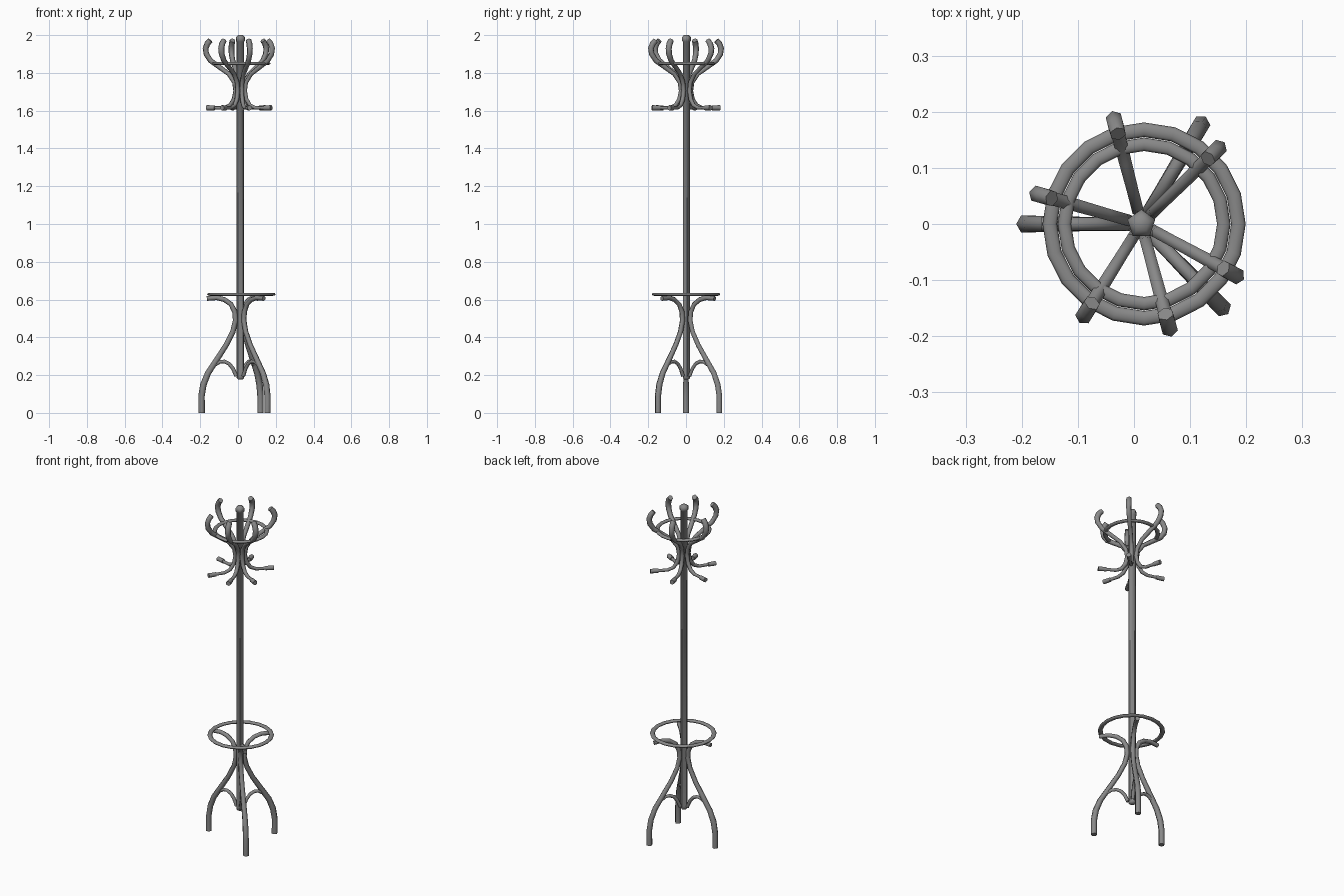
import bpy, bmesh, math
from mathutils import Vector

if "Cube" in bpy.data.objects:
    bpy.data.objects.remove(bpy.data.objects["Cube"], do_unlink=True)

AXIS = Vector((0.013, 0, 0))   # the pole stands slightly off centre

grey = bpy.data.materials.new("grey_metal")
grey.use_nodes = True
colour = (0.25, 0.25, 0.25, 1)
grey.diffuse_color = colour
grey.node_tree.nodes["Principled BSDF"].inputs["Base Color"].default_value = colour


def finish(obj):
    obj.data.materials.append(grey)
    bpy.ops.object.select_all(action='DESELECT')
    obj.select_set(True)
    bpy.context.view_layer.objects.active = obj
    bpy.ops.object.shade_smooth_by_angle(angle=math.radians(65))
    return obj


def tube(name, path, angle, sides=6, turn=0.0):
    """Sweep a round section along (distance, height, radius) points in a
    vertical plane through the pole, turned to the given angle."""
    a = math.radians(angle)
    out = Vector((math.cos(a), math.sin(a), 0))
    side = Vector((-math.sin(a), math.cos(a), 0))
    up = Vector((0, 0, 1))
    pts = [AXIS + out * r + up * z for r, z, _ in path]
    bm = bmesh.new()
    rings = []
    for i, p in enumerate(pts):
        t = (pts[min(i + 1, len(pts) - 1)] - pts[max(i - 1, 0)])
        if i > 0 and (pts[i] - pts[i - 1]).length < 0.003:
            t = pts[i] - pts[i - 1]
        t.normalize()
        n = side.cross(t)
        ring = []
        for k in range(sides):
            b = 2 * math.pi * k / sides + turn
            ring.append(bm.verts.new(p + (n * math.cos(b) + side * math.sin(b)) * path[i][2]))
        rings.append(ring)
    for lo, hi in zip(rings, rings[1:]):
        for k in range(sides):
            j = (k + 1) % sides
            bm.faces.new((lo[k], lo[j], hi[j], hi[k]))
    bm.faces.new(rings[0])
    bm.faces.new(rings[-1])
    bmesh.ops.recalc_face_normals(bm, faces=bm.faces)
    mesh = bpy.data.meshes.new(name)
    bm.to_mesh(mesh)
    bm.free()
    obj = bpy.data.objects.new(name, mesh)
    bpy.context.collection.objects.link(obj)
    return finish(obj)


def hoop(name, x, z, radius, width, height):
    bpy.ops.mesh.primitive_torus_add(major_segments=20, minor_segments=8, location=(x, 0, z),
                                     major_radius=radius, minor_radius=width)
    obj = bpy.context.object
    obj.name = name
    obj.scale.z = height / width
    finish(obj)


# Pole with a knob at each end
tube("pole", [(0, 0.176, 0.012), (0, 0.184, 0.021), (0, 0.2, 0.021), (0, 1.965, 0.021),
              (0, 1.97, 0.026), (0, 1.988, 0.026), (0, 2.0, 0.014)], -90, sides=5, turn=math.pi)

# Three bent legs, each with a small brace to the foot of the pole
leg = [(0.206, 0, 0.017), (0.206, 0.09, 0.017), (0.196, 0.15, 0.017), (0.172, 0.21, 0.016),
       (0.12, 0.29, 0.015), (0.075, 0.36, 0.014), (0.04, 0.43, 0.014), (0.026, 0.49, 0.014),
       (0.03, 0.535, 0.014), (0.05, 0.575, 0.013), (0.085, 0.6, 0.013), (0.125, 0.61, 0.013),
       (0.178, 0.606, 0.013)]
brace = [(0.135, 0.255, 0.01), (0.11, 0.27, 0.01), (0.085, 0.272, 0.01), (0.06, 0.26, 0.01),
         (0.04, 0.235, 0.01), (0.022, 0.195, 0.01)]
for i, angle in enumerate((180, 59, -46)):
    tube(f"leg_{i + 1}", leg, angle)
    tube(f"leg_brace_{i + 1}", brace, angle)

# Six double hooks: long curl above, straight peg with a thick cap below
hook = [(0.148, 1.615, 0.009), (0.09, 1.615, 0.01), (0.058, 1.628, 0.011), (0.036, 1.66, 0.012),
        (0.027, 1.705, 0.012), (0.034, 1.75, 0.012), (0.065, 1.795, 0.012), (0.115, 1.83, 0.013),
        (0.165, 1.865, 0.014), (0.188, 1.9, 0.015), (0.192, 1.93, 0.016), (0.182, 1.955, 0.016),
        (0.166, 1.972, 0.015)]
cap = [(0.142, 1.615, 0.013), (0.186, 1.615, 0.014)]
for i, angle in enumerate((44.5, 104.5, 164, 238, 285, 331.5)):
    tube(f"hook_{i + 1}", hook, angle)
    tube(f"peg_cap_{i + 1}", cap, angle)

# Hoops: one binding the hooks, one holding umbrellas
hoop("hook_hoop", 0.018, 1.85, 0.142, 0.012, 0.008)
hoop("umbrella_hoop", 0.018, 0.628, 0.168, 0.013, 0.008)
